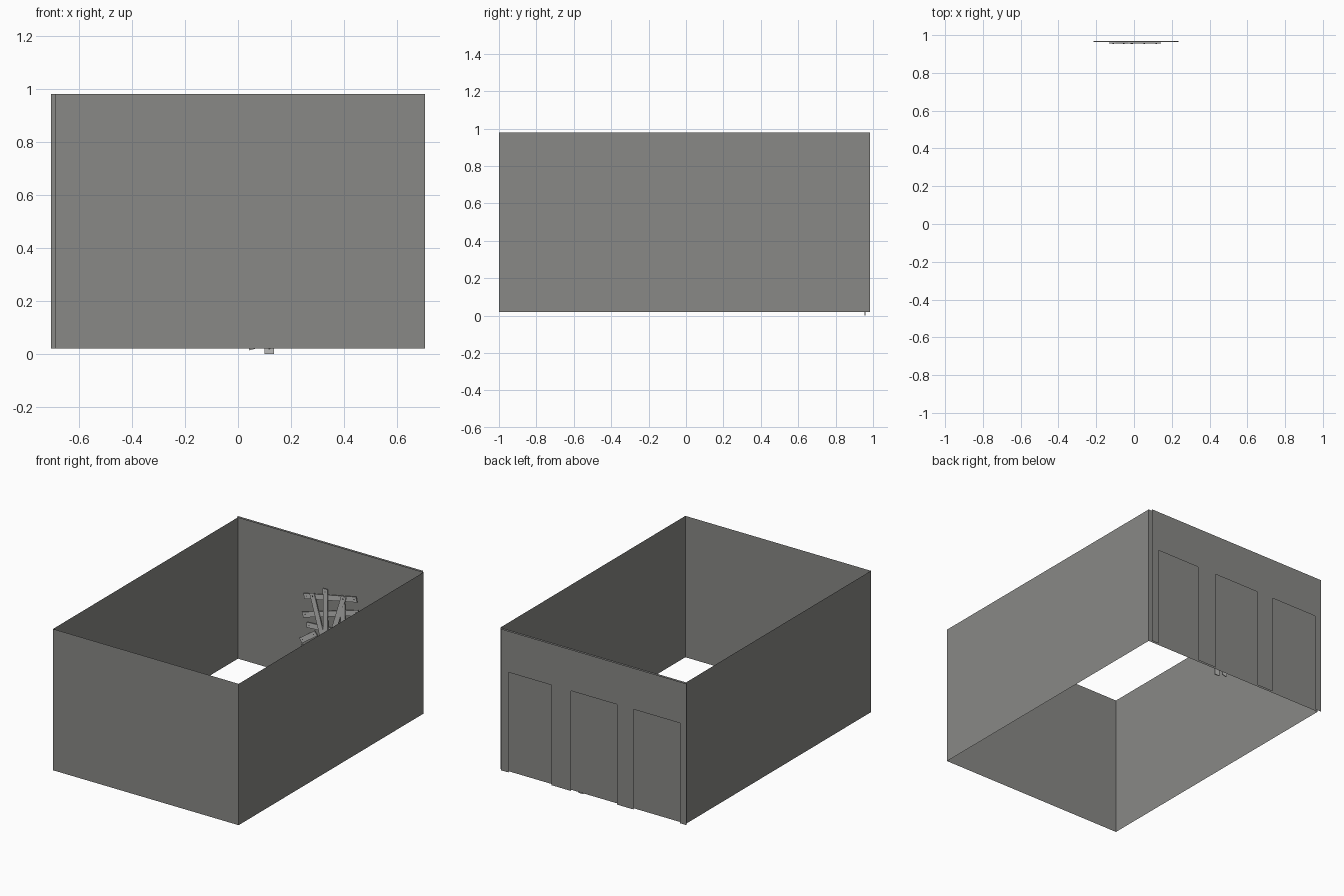
import bpy, bmesh, math
from mathutils import Vector, Matrix

if "Cube" in bpy.data.objects:
    bpy.data.objects.remove(bpy.data.objects["Cube"])


def material(name, rgb):
    m = bpy.data.materials.new(name)
    m.diffuse_color = (*rgb, 1)
    m.use_nodes = True
    m.node_tree.nodes["Principled BSDF"].inputs["Base Color"].default_value = m.diffuse_color
    return m


wall_grey = material("wall grey", (0.25, 0.25, 0.238))
plank_grey = material("plank light grey", (0.50, 0.50, 0.49))
nail_grey = material("nail dark grey", (0.08, 0.08, 0.08))

Z0, Z1 = 0.02, 0.98


def finish(bm, name, mat):
    me = bpy.data.meshes.new(name)
    bm.to_mesh(me)
    bm.free()
    me.materials.append(mat)
    ob = bpy.data.objects.new(name, me)
    bpy.context.collection.objects.link(ob)
    return ob


# room shell: four thin walls, open at top and bottom
bm = bmesh.new()
corners = [(-0.69, -1.0), (0.705, -1.0), (0.705, 0.985), (-0.69, 0.985)]
low = [bm.verts.new((x, y, Z0)) for x, y in corners]
high = [bm.verts.new((x, y, Z1)) for x, y in corners]
for i in range(4):
    j = (i + 1) % 4
    bm.faces.new((low[i], low[j], high[j], high[i]))
finish(bm, "room_walls", wall_grey)

# outer back facade with three doorways cut from the bottom edge
doors = [(-0.655, -0.305), (-0.18, 0.165), (0.31, 0.635)]
DOOR_TOP = 0.70
outline = [(-0.705, Z1), (-0.705, Z0)]
for a, b in doors:
    outline += [(a, Z0), (a, DOOR_TOP), (b, DOOR_TOP), (b, Z0)]
outline += [(0.69, Z0), (0.69, Z1)]
bm = bmesh.new()
face = bm.faces.new([bm.verts.new((x, 1.0, z)) for x, z in outline])
face.normal_update()
if face.normal.y < 0:
    face.normal_flip()
finish(bm, "back_facade", wall_grey)


# planks nailed over the inside of the back wall
def plank(name, a, b, y, width=0.036, thick=0.006):
    a, b = Vector((a[0], y, a[1])), Vector((b[0], y, b[1]))
    d = b - a
    turn = Matrix.Translation((a + b) / 2) @ Matrix.Rotation(
        -math.atan2(d.z, d.x), 4, 'Y')
    bm = bmesh.new()
    bmesh.ops.create_cube(bm, size=1, matrix=turn @ Matrix.Diagonal(
        (d.length, thick, width, 1)))
    finish(bm, name, plank_grey)
    # nail heads near both ends
    bm = bmesh.new()
    for s in (-1, 1):
        spot = turn @ Matrix.Translation(
            (s * (d.length / 2 - 0.02), -thick / 2, 0)) @ Matrix.Rotation(
            math.pi / 2, 4, 'X')
        bmesh.ops.create_cone(bm, cap_ends=True, segments=6, radius1=0.004,
                              radius2=0.004, depth=0.003, matrix=spot)
    finish(bm, name + "_nails", nail_grey)


cross = [((-0.18, 0.59), (0.215, 0.67)), ((-0.19, 0.46), (0.23, 0.585)),
         ((-0.16, 0.40), (0.20, 0.42)), ((-0.205, 0.28), (-0.09, 0.36)),
         ((-0.20, 0.24), (0.22, 0.20))]
for i, (a, b) in enumerate(cross):
    plank(f"cross_plank_{i + 1}", a, b, 0.967)

upright = [((-0.115, 0.63), (0.06, 0.018)), ((-0.014, 0.685), (-0.01, 0.08)),
           ((0.125, 0.67), (-0.06, 0.06)), ((0.118, 0.62), (0.118, 0.0))]
for i, (a, b) in enumerate(upright):
    plank(f"upright_plank_{i + 1}", a, b, 0.958)
